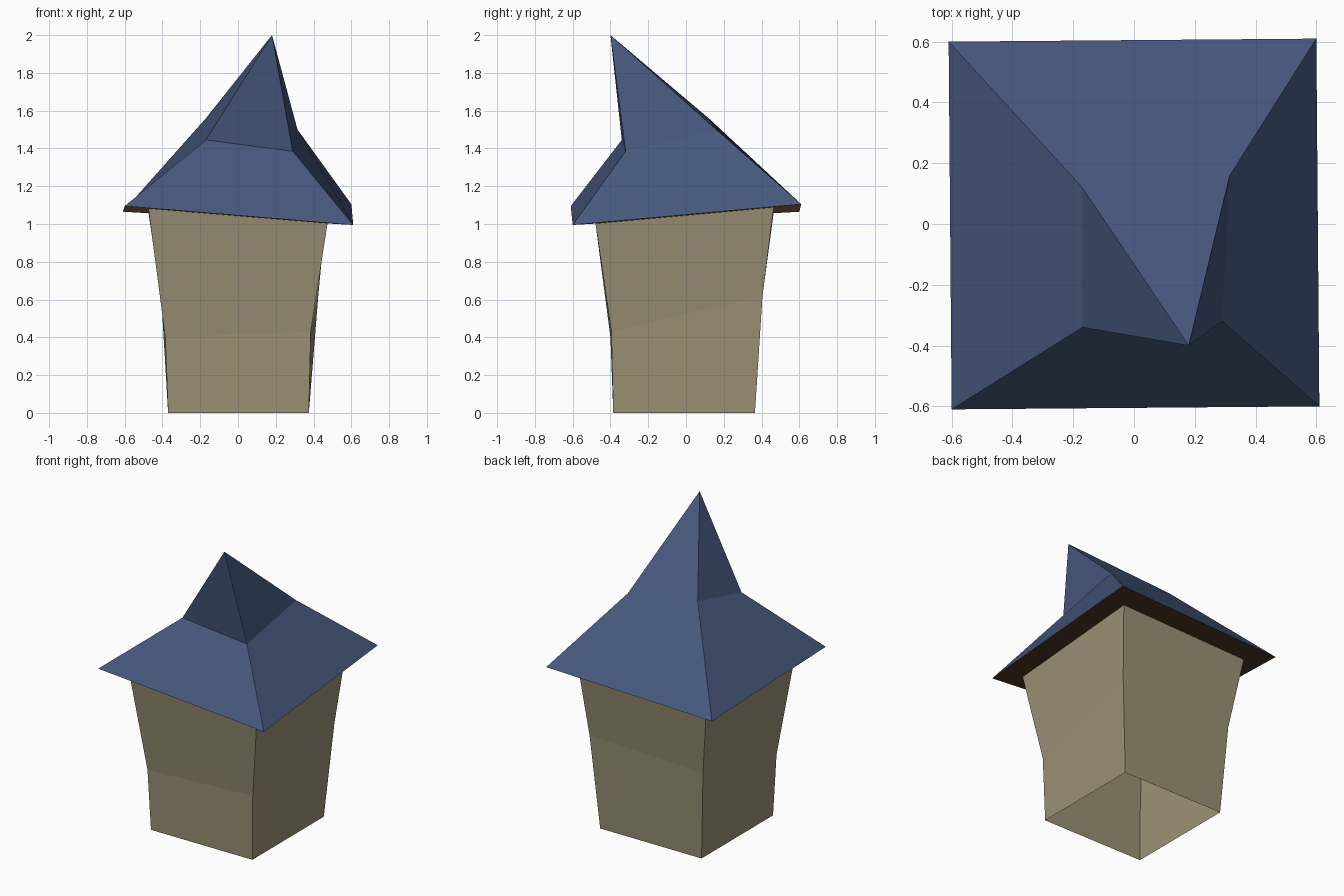
import bpy
import bmesh

if "Cube" in bpy.data.objects:
    bpy.data.objects.remove(bpy.data.objects["Cube"])


def material(name, rgb):
    m = bpy.data.materials.new(name)
    m.diffuse_color = (*rgb, 1.0)
    m.use_nodes = True
    m.node_tree.nodes["Principled BSDF"].inputs["Base Color"].default_value = m.diffuse_color
    return m


def loft(name, rings, mat, apex=None):
    """Skin four-cornered rings (counter-clockwise, bottom to top), optionally closed by a tip."""
    bm = bmesh.new()
    loops = [[bm.verts.new(p) for p in ring] for ring in rings]
    for low, high in zip(loops, loops[1:]):
        for i in range(4):
            j = (i + 1) % 4
            bm.faces.new((low[i], low[j], high[j], high[i]))
    top = loops[-1]
    if apex:
        tip = bm.verts.new(apex)
        for i in range(4):
            bm.faces.new((top[i], top[(i + 1) % 4], tip))
    elif len(rings) == 1:
        bm.faces.new(top[::-1])  # single ring: flat panel facing down
    mesh = bpy.data.meshes.new(name)
    bm.to_mesh(mesh)
    bm.free()
    mesh.materials.append(mat)
    obj = bpy.data.objects.new(name, mesh)
    bpy.context.collection.objects.link(obj)
    return obj


plaster = material("tan plaster", (0.335, 0.287, 0.183))
slate = material("blue slate", (0.062, 0.097, 0.205))
timber = material("dark brown timber", (0.072, 0.036, 0.018))

# Corner order: front left, front right, back right, back left
eaves = [(-0.60, -0.61, 1.095), (0.61, -0.60, 0.995),
         (0.60, 0.61, 1.105), (-0.61, 0.60, 1.065)]
roof_bend = [(-0.17, -0.34, 1.445), (0.29, -0.32, 1.385),
             (0.315, 0.16, 1.50), (-0.17, 0.12, 1.56)]

# Leaning tower walls, flaring upward, open underneath
wall_base = [(-0.37, -0.385, 0), (0.375, -0.385, 0),
             (0.375, 0.365, 0), (-0.37, 0.365, 0)]
wall_bend = [(-0.385, -0.40, 0.40), (0.385, -0.395, 0.43),
             (0.425, 0.405, 0.62), (-0.405, 0.40, 0.59)]
wall_top = [(-0.475, -0.475, 1.087), (0.475, -0.48, 1.01),
            (0.47, 0.465, 1.097), (-0.475, 0.465, 1.067)]
loft("tower_walls", [wall_base, wall_bend, wall_top], plaster)

# Crooked roof with a steeper tip, and the panel under its eaves
loft("roof", [eaves, roof_bend], slate, apex=(0.18, -0.40, 2.0))
loft("roof_underside", [eaves], timber)
